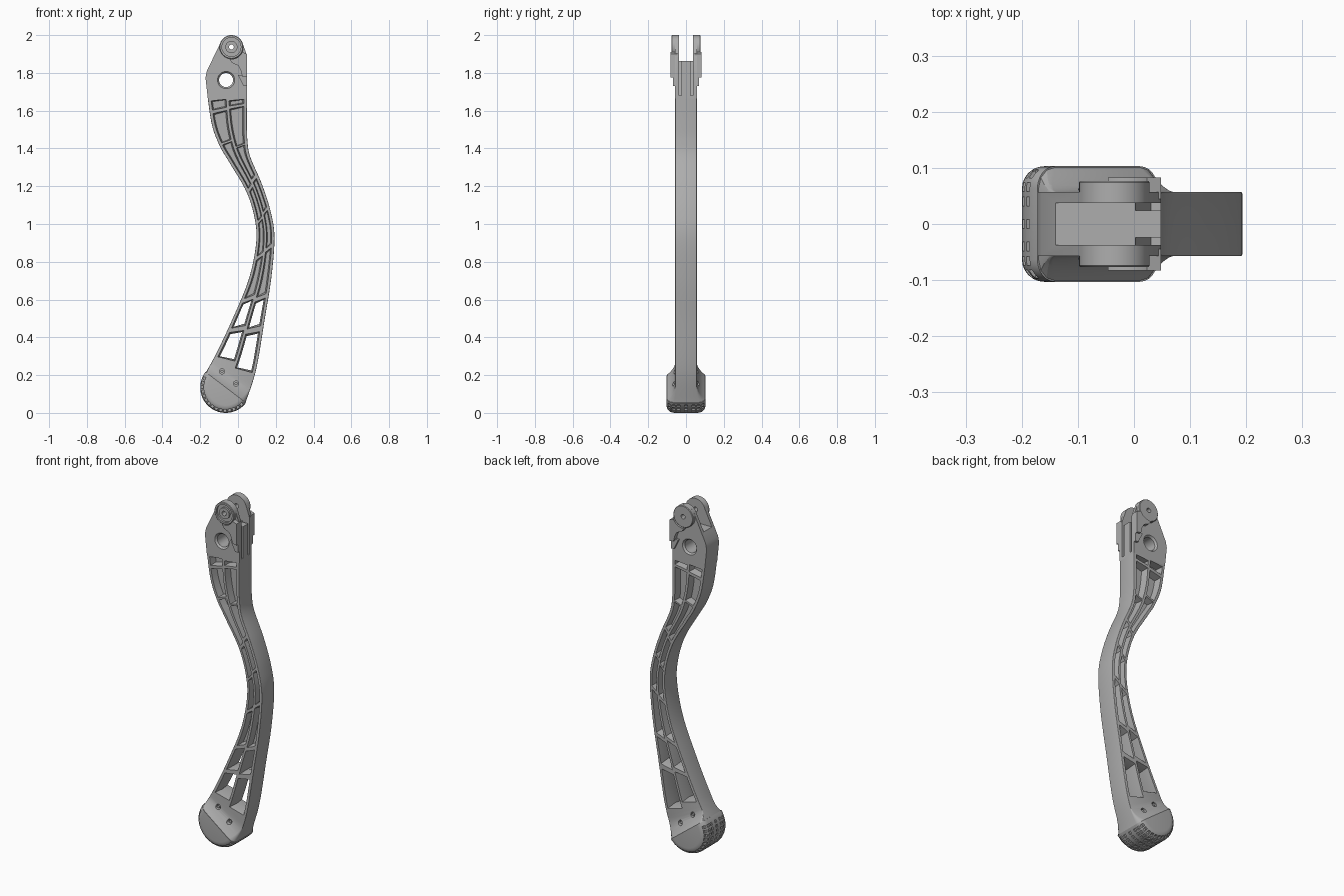
import bpy, bmesh, math
from mathutils import Vector

cube = bpy.data.objects.get("Cube")
if cube:
    bpy.data.objects.remove(cube, do_unlink=True)

metal = bpy.data.materials.new("cast_grey")
GREY = (0.42, 0.42, 0.42, 1)
metal.use_nodes = True
metal.diffuse_color = GREY
metal.node_tree.nodes["Principled BSDF"].inputs["Base Color"].default_value = GREY


# ---------- helpers ----------
def loft(name, *solids):
    """Each solid is a list of rings with equal point counts, capped at both ends."""
    bm = bmesh.new()
    for rings in solids:
        rows = [[bm.verts.new(p) for p in ring] for ring in rings]
        n = len(rows[0])
        for a, b in zip(rows, rows[1:]):
            for i in range(n):
                j = (i + 1) % n
                bm.faces.new((a[i], a[j], b[j], b[i]))
        bm.faces.new(rows[0][::-1])
        bm.faces.new(rows[-1])
    bmesh.ops.recalc_face_normals(bm, faces=bm.faces)
    mesh = bpy.data.meshes.new(name)
    bm.to_mesh(mesh)
    bm.free()
    mesh.materials.append(metal)
    ob = bpy.data.objects.new(name, mesh)
    bpy.context.collection.objects.link(ob)
    return ob


def prism(outline, y0, y1):
    return [[(x, y, z) for x, z in outline] for y in (y0, y1)]


def circle(c, r, a0=0, a1=360, n=32):
    closed = a1 - a0 == 360
    steps = [math.radians(a0 + (a1 - a0) * i / (n if closed else n - 1)) for i in range(n)]
    return [(c[0] + r * math.cos(a), c[1] + r * math.sin(a)) for a in steps]


def lathe(c, profile):
    return [[(x, y, z) for x, z in circle(c, r)] for y, r in profile]


def activate(ob):
    bpy.ops.object.select_all(action='DESELECT')
    bpy.context.view_layer.objects.active = ob
    ob.select_set(True)


def cut(ob, *solids):
    cutter = loft("cutter", *solids)
    mod = ob.modifiers.new("cut", 'BOOLEAN')
    mod.operation, mod.solver, mod.object = 'DIFFERENCE', 'EXACT', cutter
    activate(ob)
    bpy.ops.object.modifier_apply(modifier=mod.name)
    bpy.data.objects.remove(cutter, do_unlink=True)


# ---------- leg centreline: paired left and right edge stations ----------
LEFT = [(-.16, 1.665), (-.137, 1.52), (-.095, 1.41), (-.045, 1.325), (.045, 1.17), (.09, 1.02),
        (.095, .89), (.056, .705), (-.03, .495), (-.115, .315), (-.17, .215)]
RIGHT = [(.048, 1.665), (.047, 1.54), (.05, 1.44), (.065, 1.355), (.125, 1.215), (.172, 1.07),
         (.193, .93), (.177, .72), (.142, .5), (.096, .23), (.04, .055)]
HALF = .057
FOOT = Vector((-.065, 0, .135))
ALONG = Vector((.795, 0, -.606))
UP = Vector((.606, 0, .795))


def edge(pts, t):
    i = max(0, min(int(t), len(pts) - 2))
    f = t - i
    p = [Vector(pts[max(0, min(k, len(pts) - 1))]) for k in range(i - 1, i + 3)]
    return .5 * (2 * p[1] + (p[2] - p[0]) * f + (2 * p[0] - 5 * p[1] + 4 * p[2] - p[3]) * f * f
                 + (3 * p[1] - p[0] - 3 * p[2] + p[3]) * f ** 3)


def at(u, t):
    return edge(LEFT, t).lerp(edge(RIGHT, t), u)


def section(t):
    """Rounded rectangle across the leg, flaring out towards the foot."""
    a, b = at(0, t), at(1, t)
    mid, half = (a + b) / 2, (b - a).length / 2
    d = (b - a).normalized()
    s = (Vector((mid.x, 0, mid.y)) - FOOT).dot(UP)
    k = max(0, 1 - s / .08) ** 2
    h, c = HALF + .044 * k, .003 + .034 * k
    ring = []
    for sx, sy, a0 in ((1, 1, 0), (-1, 1, 90), (-1, -1, 180), (1, -1, 270)):
        for i in range(4):
            ang = math.radians(a0 + 30 * i)
            w = sx * (half - c) + c * math.cos(ang)
            ring.append((mid.x + d.x * w, sy * (h - c) + c * math.sin(ang), mid.y + d.y * w))
    return ring


leg = loft("leg", [section(i / 8) for i in range(73)] + [section(9 + i / 14) for i in range(1, 15)])


# ---------- ribbed pockets on both faces ----------
def cell_loop(lane, t0, t1, y, inset):
    n = max(4, int((t1 - t0) * 5))
    sides = [[], []]
    for i in range(n + 1):
        t = t0 + inset * 5 + (t1 - t0 - inset * 10) * i / n
        w = (at(1, t) - at(0, t)).length
        lo, hi = (.014, w / 2 - .005) if lane == 0 else (w / 2 + .005, w - .014)
        g = min(inset, (hi - lo) * .22)
        for side, q, slant in ((sides[0], lo + g, .04), (sides[1], hi - g, -.04)):
            p = at(q / w, t + slant)
            side.append((p.x, y, p.y))
    return sides[0] + sides[1][::-1]


BREAKS = [[.05, .5, 1.85, 3.95, 5.1, 6.4, 7.5, 8.25, 9.1], [.05, .38, 2.2, 3.75, 4.9, 6.25, 7.5, 8.25, 9.2]]
pockets = []
for lane, ts in enumerate(BREAKS):
    for t0, t1 in zip(ts, ts[1:]):
        t0, t1 = t0 + .045, t1 - .045
        if t0 > 7.4:  # open windows
            pockets.append([cell_loop(lane, t0, t1, y, g) for y, g in ((-.07, 0), (0, .01), (.07, 0))])
        else:
            for s in (-1, 1):
                pockets.append([cell_loop(lane, t0, t1, s * y, g) for y, g in ((.015, .009), (.07, 0))])
cut(leg, *pockets)

# bolt recesses above the foot
BOLTS = [(-.085, .22), (-.01, .155)]
cut(leg, *[lathe(c, [(s * .04, .014), (s * .15, .014)]) for c in BOLTS for s in (-1, 1)])
loft("foot_bolts", *[lathe(c, [(s * .03, .008), (s * .058, .008)]) for c in BOLTS for s in (-1, 1)])

# ---------- rounded foot pad with grip dimples ----------
FW, FR, FB = .103, .135, .04


def pad_radius(y):
    sn = max(0, (abs(y) - (FW - FB)) / FB)
    return FR - FB * (1 - math.sqrt(max(0, 1 - sn * sn)))


bend = [FW - FB + FB * math.sin(math.radians(a)) for a in range(0, 91, 15)]
pad_ys = [-y for y in reversed(bend)] + bend
pad = loft("foot_pad", [[FOOT + Vector((0, y, 0)) + pad_radius(y) *
                         (ALONG * math.cos(a) - UP * math.sin(a))
                         for a in [math.pi * i / 36 for i in range(37)]] for y in pad_ys])
dimples = []
for i in range(15):
    a = math.pi * (i + .9) / 16.2
    out = ALONG * math.cos(a) - UP * math.sin(a)
    tan = Vector((out.z, 0, -out.x)) * .0075
    for y in (-.09, -.066, -.04, 0, .04, .066, .09):
        r = pad_radius(y)
        dimples.append([[FOOT + out * q + tan * sx + Vector((0, y + sy * .008, 0))
                         for sx, sy in ((-1, -1), (1, -1), (1, 1), (-1, 1))]
                        for q in (r - .008, r + .03)])
cut(pad, *dimples)

# ---------- forked head ----------
PIN, PIVOT = (-.035, 1.937), (-.063, 1.762)
head = loft("head", prism([(.048, 1.665), (.048, 1.89)] + circle(PIN, .063, 20, 165, 18)
                          + [(-.165, 1.81), (-.172, 1.775), (-.16, 1.665)], -HALF, HALF))
cut(head, prism([(-.3, 1.862), (.2, 1.862), (.2, 2.1), (-.3, 2.1)], -.037, .037))
cut(head, lathe(PIVOT, [(-.062, .05), (-.047, .037), (.047, .037), (.062, .05)]),
    lathe(PIN, [(-.2, .013), (.2, .013)]))
# narrow grooves beside the central tongue
cut(head, *[prism([(.0, 1.88), (.03, 1.68), (.2, 1.68), (.2, 1.88)], *ys)
            for ys in ((-.037, -.024), (.024, .037))])

# bosses, raised pads and gussets on each fork arm
PAD = circle(PIN, .064, -100, -25, 10) + [(.048, 1.9), (.048, 1.776), (.022, 1.782),
                                          (.014, 1.815), (.002, 1.838), (-.03, 1.852)]
GUSSET = [(0, 1.79), (.048, 1.79), (.048, 1.73), (.03, 1.73)]
for s, side in ((-1, "front"), (1, "back")):
    boss = loft(side + "_boss", lathe(PIN, [(s * .038, .063), (s * .074, .063), (s * .077, .06)]))
    if s < 0:  # ring-shaped counterbore
        cut(boss, lathe(PIN, [(-.066, .05), (-.1, .05)]))
        ring = loft("front_bushing", lathe(PIN, [(-.06, .032), (-.077, .032)]))
        cut(ring, lathe(PIN, [(-.2, .013), (.2, .013)]))
    cut(boss, lathe(PIN, [(-.2, .013), (.2, .013)]))
    loft(side + "_raised_pad", prism(PAD, s * .045, s * .083))
    loft(side + "_gusset", prism(GUSSET, s * .045, s * .07))

# ---------- shading ----------
for ob in list(bpy.context.collection.objects):
    if ob.type == 'MESH':
        activate(ob)
        bpy.ops.object.shade_smooth_by_angle(angle=math.radians(32))
